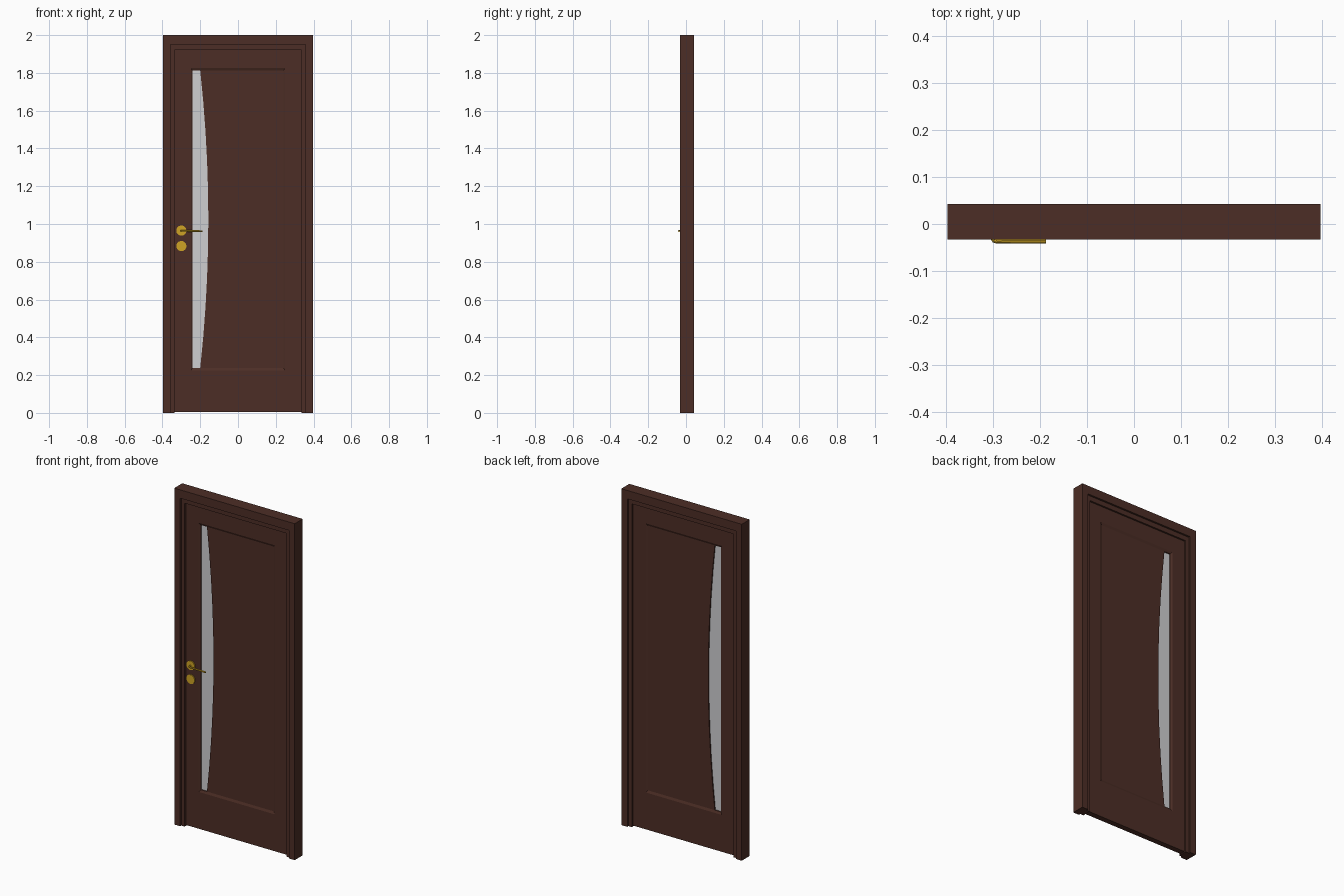
import bpy, bmesh, math
from mathutils import Vector

cube = bpy.data.objects.get("Cube")
if cube:
    bpy.data.objects.remove(cube, do_unlink=True)


def material(name, rgb, rough):
    m = bpy.data.materials.new(name)
    m.use_nodes = True
    m.diffuse_color = (*rgb, 1)
    bsdf = m.node_tree.nodes["Principled BSDF"]
    bsdf.inputs["Base Color"].default_value = (*rgb, 1)
    bsdf.inputs["Roughness"].default_value = rough
    return m


WOOD = material("dark_brown_wood", (0.073, 0.027, 0.019), 0.6)
GLASS = material("frosted_glass", (0.62, 0.62, 0.64), 0.4)
GOLD = material("gold_metal", (0.62, 0.37, 0.018), 0.4)

HALF_W, TOP = 0.396, 2.0
FRONT, BACK = -0.033, 0.042
MID = (FRONT + BACK) / 2
LEAF_FRONT, LEAF_BACK = -0.012, 0.021
STEP = 0.006


def finish(name, bm, mat):
    bmesh.ops.recalc_face_normals(bm, faces=bm.faces[:])
    mesh = bpy.data.meshes.new(name)
    bm.to_mesh(mesh)
    bm.free()
    mesh.materials.append(mat)
    obj = bpy.data.objects.new(name, mesh)
    bpy.context.collection.objects.link(obj)
    return obj


def sweep(name, loops, closed, mat):
    """Skin a ring of matching point loops; cap the ends of an open path."""
    bm = bmesh.new()
    rows = [[bm.verts.new(p) for p in loop] for loop in loops]
    count = len(rows[0])
    for i, row in enumerate(rows):
        nxt = rows[(i + 1) % len(rows)]
        for j in range(count if closed else count - 1):
            k = (j + 1) % count
            bm.faces.new((row[j], row[k], nxt[k], nxt[j]))
    if not closed:
        for end in (0, -1):
            bm.faces.new([row[end] for row in rows])
    return finish(name, bm, mat)


def slab(name, outline, y0, y1, mat):
    """Extrude an x-z outline along y."""
    bm = bmesh.new()
    face = bm.faces.new([bm.verts.new((x, y0, z)) for x, z in outline])
    out = bmesh.ops.extrude_face_region(bm, geom=[face])
    verts = [v for v in out["geom"] if isinstance(v, bmesh.types.BMVert)]
    bmesh.ops.translate(bm, verts=verts, vec=(0, y1 - y0, 0))
    return finish(name, bm, mat)


# Mitred frame: stepped section swept up one post, across the head and down
def arch(inset, y):
    x, z = HALF_W - inset, TOP - inset * 1.28
    return [(-x, y, 0), (-x, y, z), (x, y, z), (x, y, 0)]


half = [(0, FRONT), (0.039, FRONT), (0.039, FRONT + 0.011), (0.061, FRONT + 0.011)]
section = half + [(w, 2 * MID - y) for w, y in reversed(half)]
sweep("door_frame", [arch(w, y) for w, y in section], False, WOOD)


# Door leaf with a sloped moulding around its opening
def rectangle(x, z0, z1, y):
    return [(-x, y, z0), (x, y, z0), (x, y, z1), (-x, y, z1)]


sweep("door_leaf", [
    rectangle(0.337, 0.006, 1.925, LEAF_FRONT),
    rectangle(0.25, 0.225, 1.825, LEAF_FRONT),
    rectangle(0.24, 0.238, 1.812, LEAF_FRONT + STEP),
    rectangle(0.24, 0.238, 1.812, LEAF_BACK - STEP),
    rectangle(0.25, 0.225, 1.825, LEAF_BACK),
    rectangle(0.337, 0.006, 1.925, LEAF_BACK),
], True, WOOD)

# Wooden panel with a bowed edge beside the glass
LOW, HIGH, SEGMENTS = 0.238, 1.812, 10
bow = []
for i in range(SEGMENTS + 1):
    t = i / SEGMENTS
    bow.append((-0.2 + 0.043 * (1 - (2 * t - 1) ** 2), LOW + t * (HIGH - LOW)))
slab("curved_panel", bow + [(0.24, HIGH), (0.24, LOW)],
     LEAF_FRONT + STEP, LEAF_BACK - STEP, WOOD)

# Glass strip
slab("glass_strip", [(-0.24, LOW), (-0.15, LOW), (-0.15, HIGH), (-0.24, HIGH)],
     MID - 0.004, MID + 0.004, GLASS)


# Round plates behind the handle and the keyhole
def disc(name, z):
    outline = [(-0.3 + 0.027 * math.cos(a), z + 0.027 * math.sin(a))
               for a in (math.tau * i / 24 for i in range(24))]
    return slab(name, outline, LEAF_FRONT - 0.006, LEAF_FRONT + 0.002, GOLD)


disc("handle_plate", 0.965)
disc("keyhole_plate", 0.883)

# Lever handle: bent round bar
curve = bpy.data.curves.new("lever_path", "CURVE")
curve.dimensions = "3D"
curve.bevel_depth = 0.0048
curve.bevel_resolution = 3
curve.use_fill_caps = True
path = [Vector(p) for p in ((-0.3, -0.012, 0.964), (-0.3, -0.030, 0.964),
                            (-0.297, -0.035, 0.964), (-0.291, -0.037, 0.964),
                            (-0.187, -0.037, 0.962))]
spline = curve.splines.new("POLY")
spline.points.add(len(path) - 1)
for point, co in zip(spline.points, path):
    point.co = (*co, 1)
curve.materials.append(GOLD)
temp = bpy.data.objects.new("lever_path", curve)
bpy.context.collection.objects.link(temp)
mesh = bpy.data.meshes.new_from_object(temp)
bpy.data.objects.remove(temp, do_unlink=True)
lever = bpy.data.objects.new("lever_handle", mesh)
bpy.context.collection.objects.link(lever)
bpy.ops.object.select_all(action="DESELECT")
lever.select_set(True)
bpy.context.view_layer.objects.active = lever
bpy.ops.object.shade_smooth_by_angle()
